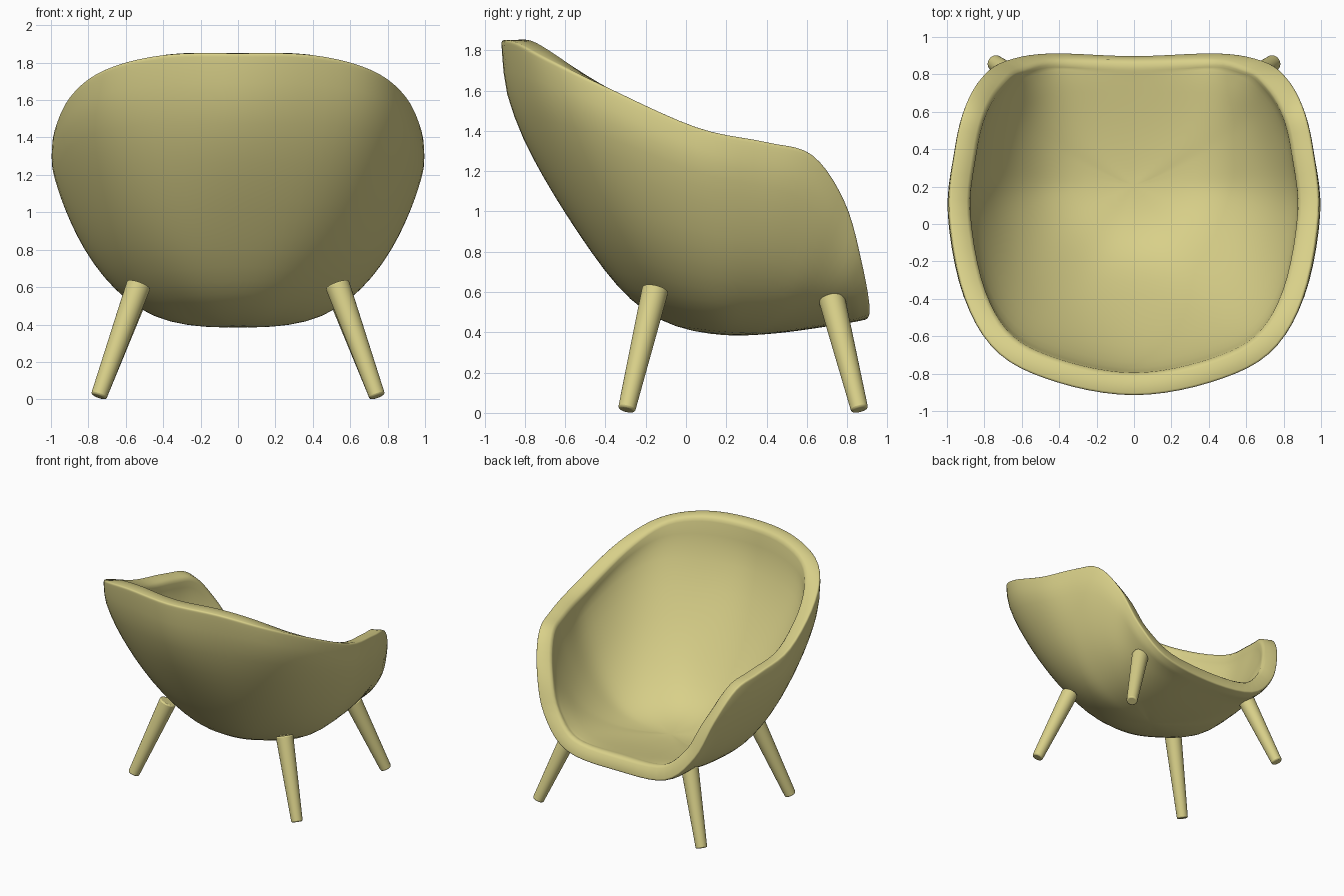
import bpy
from math import sqrt
from mathutils import Vector

if "Cube" in bpy.data.objects:
    bpy.data.objects.remove(bpy.data.objects["Cube"])

mat = bpy.data.materials.new("khaki")
mat.diffuse_color = (0.69, 0.63, 0.25, 1)
mat.use_nodes = True
mat.node_tree.nodes["Principled BSDF"].inputs["Base Color"].default_value = mat.diffuse_color


def finish(obj, angle):
    obj.data.materials.append(mat)
    bpy.ops.object.select_all(action='DESELECT')
    obj.select_set(True)
    bpy.context.view_layer.objects.active = obj
    bpy.ops.object.shade_smooth_by_angle(angle=angle)


def spline(a, b, c, d, t):
    return 0.5 * (2*b + (c-a)*t + (2*a - 5*b + 4*c - d)*t*t + (3*b - a - 3*c + d)*t**3)


# Ribs of the right half of the shell, from back to front: rim point, then three points down
RIBS = [
    (0, -.915, 1.85,    0, -.82, 1.36,    0, -.53, .88,    0, -.22, .49),
    (.40, -.85, 1.84,   .38, -.75, 1.36,  .30, -.49, .86,  .17, -.18, .48),
    (.72, -.695, 1.76,  .69, -.60, 1.34,  .53, -.37, .85,  .31, -.08, .47),
    (.90, -.40, 1.62,   .88, -.33, 1.27,  .70, -.16, .80,  .41, .04, .45),
    (.985, .05, 1.42,   .965, .07, 1.12,  .79, .12, .74,   .47, .17, .435),
    (.955, .40, 1.345,  .925, .38, 1.06,  .76, .35, .70,   .45, .28, .425),
    (.90, .63, 1.28,    .87, .57, .99,    .71, .48, .65,   .42, .35, .42),
    (.81, .79, 1.05,    .77, .71, .83,    .64, .58, .59,   .38, .40, .415),
    (.69, .875, .75,    .62, .78, .61,    .49, .64, .495,  .30, .43, .41),
    (.45, .915, .515,   .39, .81, .47,    .30, .66, .435,  .18, .45, .40),
    (0, .90, .465,      0, .80, .445,     0, .65, .42,     0, .45, .393),
]
CENTRE = Vector((0, .2, .38))
STEP = 5

# Close the ribs into a full ring
ribs = [[Vector(r[i:i+3]) for i in (0, 3, 6, 9)] for r in RIBS]
ribs += [[Vector((-p.x, p.y, p.z)) for p in r] for r in ribs[-2:0:-1]]
n = len(ribs)


def rib_steps(length):
    # two narrow rows along the rim, then even rows to the centre
    t = [s / length for s in (0, .022, .05)]
    t += [t[2] + (1 - t[2]) * k for k in (.25, .5, .75)]
    return [(0, x) for x in t] + [(j, s / STEP) for j in (1, 2, 3) for s in range(STEP)]


# Interpolate around the ring, then down each rib to the centre of the base
dense = []
for i in range(n):
    for s in range(STEP):
        quad = [ribs[(i + k) % n] for k in (-1, 0, 1, 2)]
        dense.append([spline(*(q[j] for q in quad), s / STEP) for j in range(4)])
m, rows = len(dense), len(rib_steps(1))
verts, faces = [], []
for i, rib in enumerate(dense):
    opposite = CENTRE * 2 - rib[3]
    opposite.z = rib[3].z
    pts = [rib[0] * 3 - rib[1] * 3 + rib[2]] + rib + [CENTRE, opposite]
    verts += [spline(*pts[j:j+4], t) for j, t in rib_steps((rib[0] - rib[1]).length)]
    a, b = i * rows, (i + 1) % m * rows
    faces += [(a+j, a+j+1, b+j+1, b+j) for j in range(rows - 1)]
    faces.append((a + rows - 1, m * rows, b + rows - 1))
verts.append(CENTRE)

mesh = bpy.data.meshes.new("seat_shell")
mesh.from_pydata(verts, [], faces)
if mesh.polygons[0].normal.y > 0:
    mesh.flip_normals()
shell = bpy.data.objects.new("seat_shell", mesh)
bpy.context.collection.objects.link(shell)

# Weights: soft base, and padding that rolls over at the inner rim
base = shell.vertex_groups.new(name="base")
padding = shell.vertex_groups.new(name="padding")
for k, v in enumerate(verts):
    row = k % rows if k < m * rows else rows
    base.add([k], min(1, max(0, (row - 4) / 4)), 'REPLACE')
    d = (v - verts[k - k % rows]).length if k < m * rows else 1
    u = max(0, 1 - d / .06)
    padding.add([k], .78 + .22 * sqrt(1 - u * u), 'REPLACE')

smooth = shell.modifiers.new("soft_base", 'SMOOTH')
smooth.factor, smooth.iterations, smooth.vertex_group = 0.5, 25, "base"
solid = shell.modifiers.new("thickness", 'SOLIDIFY')
solid.thickness, solid.offset, solid.vertex_group = 0.12, -1, "padding"
bevel = shell.modifiers.new("rim", 'BEVEL')
bevel.width, bevel.segments = 0.018, 3
bevel.limit_method, bevel.angle_limit = 'ANGLE', 0.9
finish(shell, 1.0)


# Tapered splayed legs
def leg(name, foot, top):
    foot, top = Vector(foot), Vector(top)
    axis = top - foot
    bpy.ops.mesh.primitive_cone_add(
        vertices=32, radius1=0.043, radius2=0.066, depth=axis.length,
        location=(foot + top) / 2, rotation=axis.to_track_quat('Z', 'Y').to_euler())
    obj = bpy.context.object
    obj.name = name
    b = obj.modifiers.new("edge", 'BEVEL')
    b.width, b.segments, b.limit_method, b.angle_limit = 0.01, 2, 'ANGLE', 1.0
    finish(obj, 0.7)


for side, sx in (("left", -1), ("right", 1)):
    leg(f"back_leg_{side}", (sx * .745, -.295, .015), (sx * .53, -.152, .615))
    leg(f"front_leg_{side}", (sx * .745, .862, .015), (sx * .54, .722, .572))
